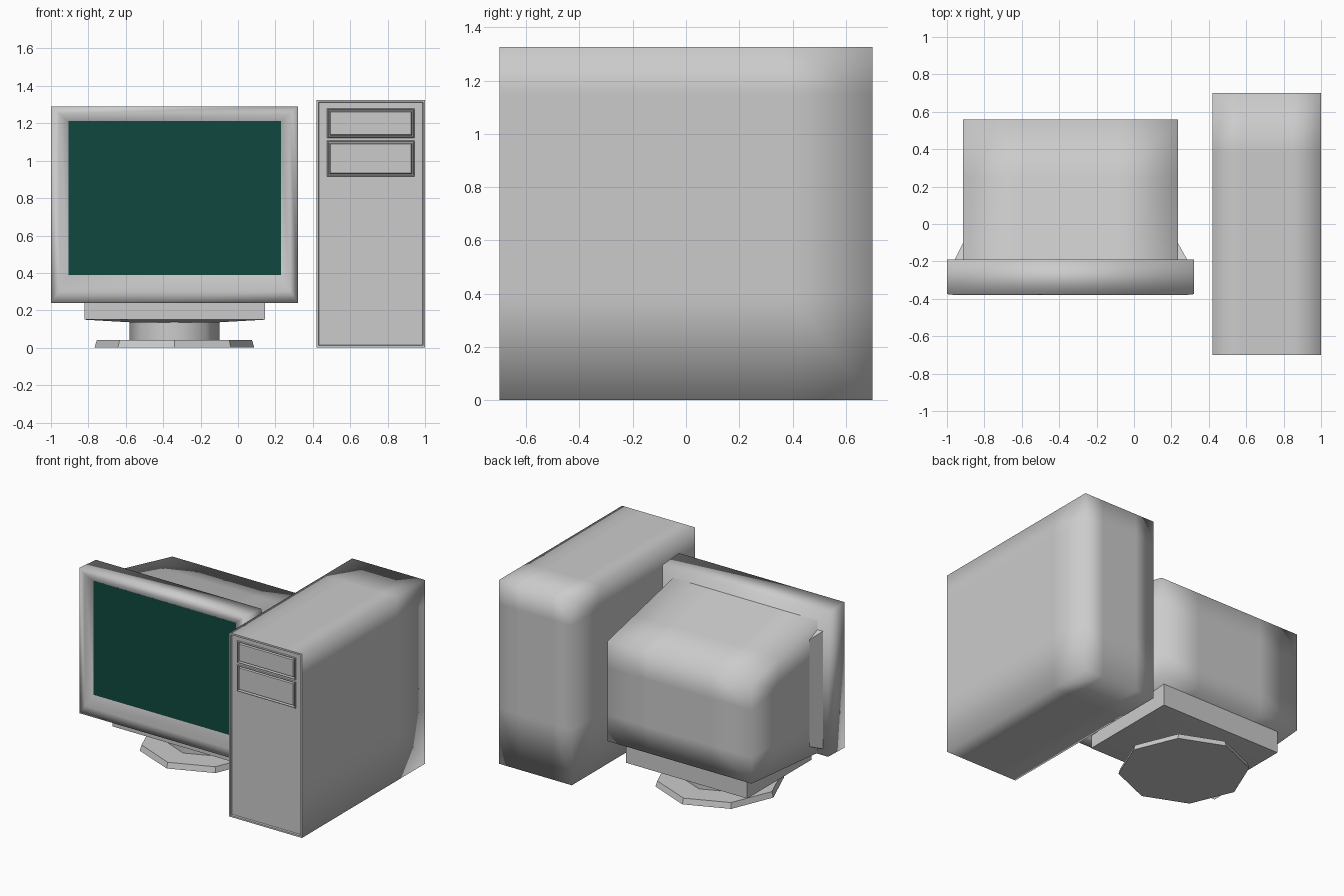
import bpy, bmesh, math
from mathutils import Vector

if "Cube" in bpy.data.objects:
    bpy.data.objects.remove(bpy.data.objects["Cube"])


def finish(name, bm, angle=None, recalc=True):
    if recalc:
        bmesh.ops.recalc_face_normals(bm, faces=bm.faces)
    me = bpy.data.meshes.new(name)
    bm.to_mesh(me)
    bm.free()
    ob = bpy.data.objects.new(name, me)
    bpy.context.collection.objects.link(ob)
    bpy.context.view_layer.objects.active = ob
    ob.select_set(True)
    if angle:
        bpy.ops.object.shade_smooth_by_angle(angle=math.radians(angle))
    ob.select_set(False)
    return ob


def soft_box(name, lo, hi, cuts=(), shape=None, open_front=False, angle=120):
    """Box with loop cuts (axis, position), optional reshaping of each vertex."""
    bm = bmesh.new()
    bmesh.ops.create_cube(bm, size=1)
    lo, hi = Vector(lo), Vector(hi)
    for v in bm.verts:
        v.co = Vector([lo[i] + (v.co[i] + 0.5) * (hi[i] - lo[i]) for i in range(3)])
    for axis, pos in cuts:
        co, no = Vector(), Vector()
        co[axis], no[axis] = pos, 1
        bmesh.ops.bisect_plane(bm, geom=bm.verts[:] + bm.edges[:] + bm.faces[:],
                               plane_co=co, plane_no=no)
    if open_front:
        front = [f for f in bm.faces if f.calc_center_median().y < lo.y + 0.001]
        bmesh.ops.delete(bm, geom=front, context='FACES')
    if shape:
        for v in bm.verts:
            shape(v.co)
    return finish(name, bm, angle)


def loft(name, sections, cap_end=True, angle=120):
    """Skin rectangles (x0, x1, z0, z1, y) one after another."""
    bm = bmesh.new()
    rings = [[bm.verts.new(p) for p in ((a, y, c), (b, y, c), (b, y, d), (a, y, d))]
             for a, b, c, d, y in sections]
    for r, s in zip(rings, rings[1:]):
        for i in range(4):
            j = (i + 1) % 4
            bm.faces.new((r[i], r[j], s[j], s[i]))
    bm.faces.new(rings[0])
    if cap_end:
        bm.faces.new(rings[-1])
    return finish(name, bm, angle)


def octagon(name, r_low, r_top, z0, z1, angle=None):
    bm = bmesh.new()
    bmesh.ops.create_cone(bm, cap_ends=True, segments=8, radius1=r_low,
                          radius2=r_top, depth=z1 - z0)
    for v in bm.verts:
        a = round(math.atan2(v.co.y, v.co.x) / (math.pi / 4)) * math.pi / 4
        r = math.hypot(v.co.x, v.co.y)
        v.co = (-0.34 + r * math.cos(a), 0.10 + r * math.sin(a), v.co.z + (z0 + z1) / 2)
    return finish(name, bm, angle)


# Tower case
soft_box("tower_case", (0.42, -0.70, 0), (1.0, 0.70, 1.325),
         cuts=((0, 0.57), (0, 0.85), (1, 0.38), (2, 0.4), (2, 1.15)), open_front=True)

# Tower front: raised rim, recessed panel and two drive bays
xs = [0.42, 0.430, 0.433, 0.475, 0.945, 0.987, 0.990, 1.0]
zs = [0, 0.012, 0.015, 0.915, 1.108, 1.12, 1.28, 1.310, 1.313, 1.325]
bm = bmesh.new()


def inner(i, seq):
    return 2 <= i <= len(seq) - 3


grid = [[bm.verts.new((x, -0.688 if inner(i, xs) and inner(j, zs) else -0.70, z))
         for j, z in enumerate(zs)] for i, x in enumerate(xs)]
bays = []
for i in range(len(xs) - 1):
    for j in range(len(zs) - 1):
        f = bm.faces.new((grid[i][j], grid[i + 1][j], grid[i + 1][j + 1], grid[i][j + 1]))
        if i == 3 and j in (3, 5):
            bays.append(f)
bm.normal_update()
for thick, depth in ((0.004, 0.008), (0.006, 0), (0.003, -0.02), (0.006, 0), (0.008, 0.018)):
    bmesh.ops.inset_individual(bm, faces=bays, thickness=thick, depth=depth)
finish("tower_front", bm, recalc=False)
soft_box("drive_slot", (0.51, -0.694, 1.222), (0.91, -0.67, 1.236), angle=None)

# Monitor bezel with the rim falling inward to the screen
loft("monitor_bezel", [
    (-1.0, 0.32, 0.245, 1.275, -0.19),
    (-1.0, 0.32, 0.24, 1.29, -0.375),
    (-0.955, 0.277, 0.305, 1.25, -0.38),
    (-0.905, 0.228, 0.39, 1.21, -0.35)], cap_end=False)

# Screen
screen = soft_box("screen", (-0.906, -0.351, 0.389), (0.229, -0.30, 1.211), angle=None)
mat = bpy.data.materials.new("screen_green")
mat.diffuse_color = (0.005, 0.065, 0.05, 1)
mat.use_nodes = True
mat.node_tree.nodes["Principled BSDF"].inputs["Base Color"].default_value = mat.diffuse_color
screen.data.materials.append(mat)


# Monitor back housing, tapering in height to the rear
def taper(co):
    t = (co.y + 0.19) / 0.75
    k = (co.z - 0.25) / 0.955
    low, high = 0.25 + 0.065 * t, 1.205 - 0.17 * t
    co.z = low + k * (high - low)


soft_box("monitor_housing", (-0.915, -0.19, 0.25), (0.235, 0.56, 1.205),
         cuts=((0, -0.60), (0, -0.08), (1, 0.25), (2, 0.5), (2, 0.95)),
         shape=taper, open_front=True)

# Flared collar joining bezel and housing
loft("housing_collar", [(-0.96, 0.285, 0.29, 1.14, -0.192),
                        (-0.914, 0.234, 0.33, 1.10, -0.10)], angle=30)


# Stand block with a slightly sagging underside
def sag(co):
    if co.z < 0.2 and -0.7 < co.x < 0.1 and -0.2 < co.y < 0.4:
        co.z -= 0.014


soft_box("stand_block", (-0.82, -0.26, 0.15), (0.145, 0.475, 0.33),
         cuts=((0, -0.58), (0, -0.10), (1, -0.13), (1, 0.34)), shape=sag, angle=30)

# Swivel neck and foot
octagon("stand_neck", 0.24, 0.24, 0.03, 0.15, angle=50)
octagon("stand_foot", 0.427, 0.415, 0.0, 0.04)
